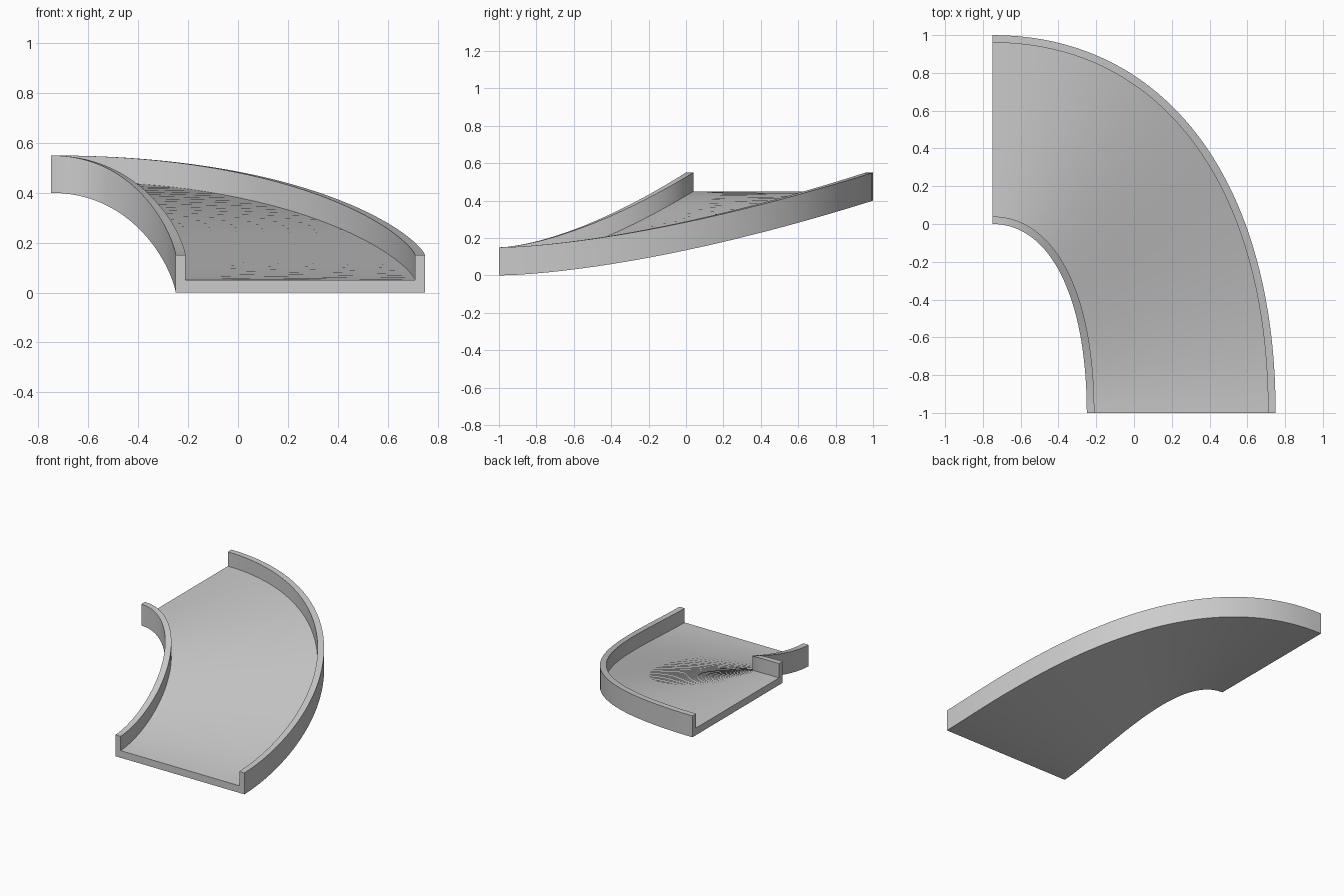
import bpy, bmesh, math

cube = bpy.data.objects.get("Cube")
if cube:
    bpy.data.objects.remove(cube, do_unlink=True)

SEGMENTS = 40
WALL, FLOOR, HEIGHT, RISE = 0.04, 0.05, 0.15, 0.4
HANDLE = 0.613          # fullness of the quarter bend
CENTRE = (-0.75, -1.0)  # pivot of the bend

# U-shaped cross-section: (distance from inner edge, height)
PROFILE = [(0, 0), (1, 0), (1, HEIGHT), (1 - WALL, HEIGHT), (1 - WALL, FLOOR),
           (WALL, FLOOR), (WALL, HEIGHT), (0, HEIGHT)]


def bend(t):
    """Fraction of the quarter bend travelled along y at t."""
    u = 1 - t
    return 3 * HANDLE * t * u * u + 3 * t * t * u + t ** 3


def place(t, across, up):
    along = bend(t)
    x = CENTRE[0] + (0.5 + across) * bend(1 - t)
    y = CENTRE[1] + (1 + across) * along
    return x, y, RISE * along ** 1.57 + up


grey = bpy.data.materials.new("light_grey")
grey.use_nodes = True
colour = (0.6, 0.6, 0.6, 1)
grey.diffuse_color = colour
grey.node_tree.nodes["Principled BSDF"].inputs["Base Color"].default_value = colour

# Sweep the cross-section along the rising bend
bm = bmesh.new()
rings = [[bm.verts.new(place(i / SEGMENTS, a, h)) for a, h in PROFILE]
         for i in range(SEGMENTS + 1)]
count = len(PROFILE)
for ring, following in zip(rings, rings[1:]):
    for j in range(count):
        k = (j + 1) % count
        bm.faces.new((ring[j], ring[k], following[k], following[j]))

# End caps
bm.faces.new(rings[0])
bm.faces.new(rings[-1])
bmesh.ops.recalc_face_normals(bm, faces=bm.faces)

mesh = bpy.data.meshes.new("curved_ramp")
bm.to_mesh(mesh)
bm.free()
mesh.materials.append(grey)
ramp = bpy.data.objects.new("curved_ramp", mesh)
bpy.context.collection.objects.link(ramp)

bpy.ops.object.select_all(action='DESELECT')
ramp.select_set(True)
bpy.context.view_layer.objects.active = ramp
bpy.ops.object.shade_smooth_by_angle(angle=math.radians(30))
